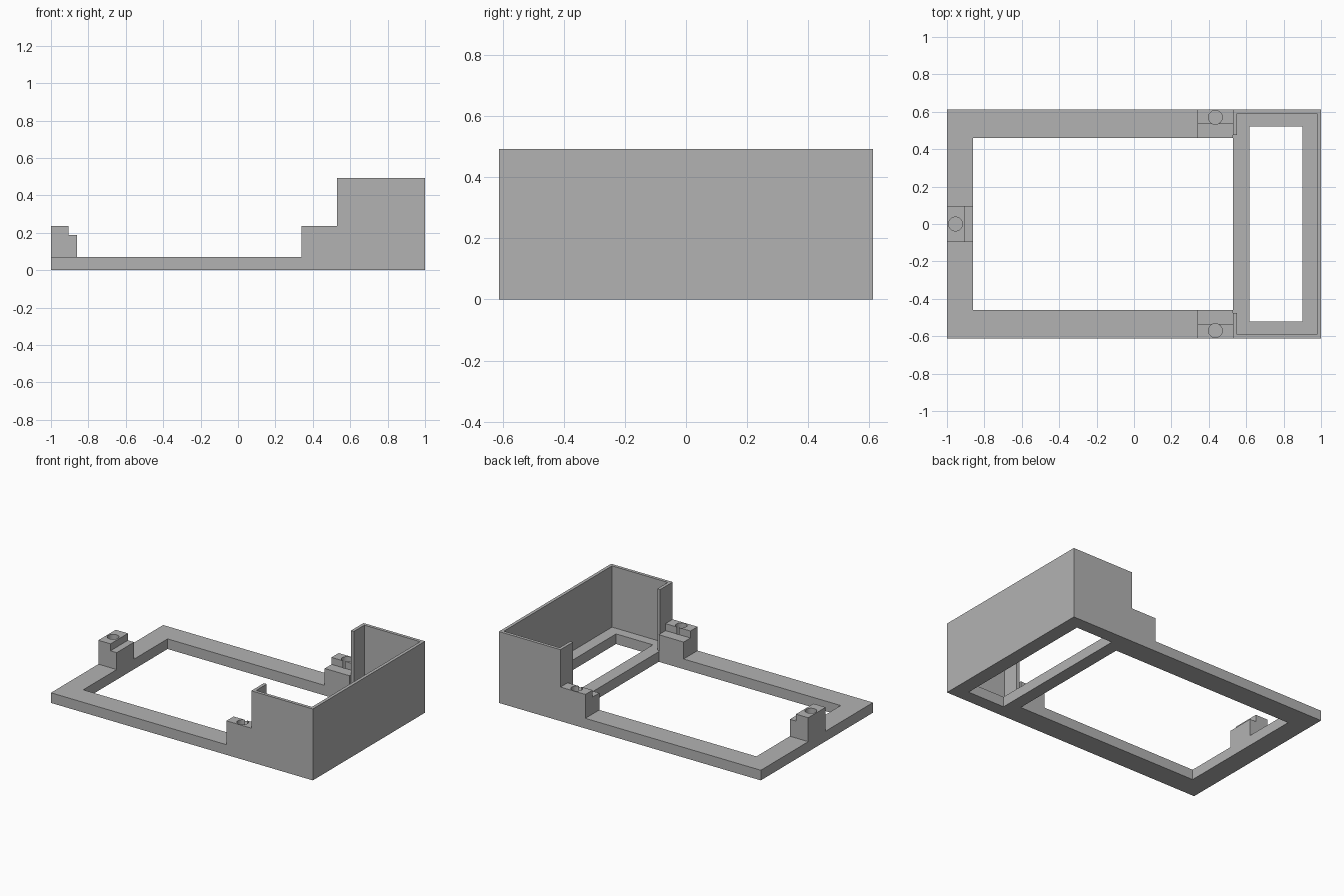
import bpy
import bmesh
from math import pi
from mathutils import Matrix, Vector

cube = bpy.data.objects.get("Cube")
if cube:
    bpy.data.objects.remove(cube, do_unlink=True)

grey = bpy.data.materials.new("plain grey")
grey.use_nodes = True
grey.diffuse_color = (0.45, 0.45, 0.45, 1)
grey.node_tree.nodes["Principled BSDF"].inputs["Base Color"].default_value = (0.45, 0.45, 0.45, 1)

HALF_Y = 0.612      # half depth of the whole part
BASE = 0.07         # frame thickness
WALL = 0.022        # box wall thickness
POST = 0.235        # post height
HOLE = 0.1          # floor height of the screw holes


def finish(name, bm):
    bmesh.ops.recalc_face_normals(bm, faces=bm.faces)
    mesh = bpy.data.meshes.new(name)
    bm.to_mesh(mesh)
    bm.free()
    mesh.materials.append(grey)
    obj = bpy.data.objects.new(name, mesh)
    bpy.context.collection.objects.link(obj)
    return obj


def prism(name, outline, height, matrix=Matrix()):
    """Extrude a flat outline along z, then place it."""
    bm = bmesh.new()
    face = bm.faces.new([bm.verts.new((x, y, 0)) for x, y in outline])
    ext = bmesh.ops.extrude_face_region(bm, geom=[face])
    verts = [v for v in ext["geom"] if isinstance(v, bmesh.types.BMVert)]
    bmesh.ops.translate(bm, verts=verts, vec=(0, 0, height))
    bm.transform(matrix)
    return finish(name, bm)


def rect(x0, x1, y):
    return [(x0, -y), (x1, -y), (x1, y), (x0, y)]


def cut(obj, cutter):
    """Subtract the cutter, apply the result and drop the cutter."""
    mod = obj.modifiers.new("cut", 'BOOLEAN')
    mod.operation = 'DIFFERENCE'
    mod.solver = 'EXACT'
    mod.object = cutter
    graph = bpy.context.evaluated_depsgraph_get()
    mesh = bpy.data.meshes.new_from_object(obj.evaluated_get(graph))
    obj.modifiers.clear()
    obj.data = mesh
    bpy.data.objects.remove(cutter, do_unlink=True)


# Flat base frame with a large and a small opening
frame = prism("base_frame", rect(-1, 1, HALF_Y), BASE)
below = Matrix.Translation((0, 0, -0.1))
for x0, x1, y in ((-0.86, 0.53, 0.46), (0.618, 0.90, 0.522)):
    cut(frame, prism("opening_cutter", rect(x0, x1, y), 0.4, below))

# Thin box wall, open towards the large opening, with short returns
half = [(0.53, 0.475), (0.53, HALF_Y), (1, HALF_Y)]
inner = [(1 - WALL, HALF_Y - WALL), (0.53 + WALL, HALF_Y - WALL), (0.53 + WALL, 0.475)]
mirror = lambda pts: [(x, -y) for x, y in reversed(pts)]
prism("box_wall", half + mirror(half) + mirror(inner) + inner, 0.493 - BASE,
      Matrix.Translation((0, 0, BASE)))


def stepped_post(name, depth, ledge, width, hole, origin, angle):
    """Stepped post: tall at the outer edge, lower ledge inward, screw hole."""
    profile = [(0, BASE), (depth, BASE), (depth, 0.187), (ledge, 0.187),
               (ledge, POST), (0, POST)]
    place = Matrix.Translation(origin) @ Matrix.Rotation(angle, 4, 'Z')
    upright = Matrix.Translation((0, width / 2, 0)) @ Matrix.Rotation(pi / 2, 4, 'X')
    post = prism(name, profile, width, place @ upright)
    bm = bmesh.new()
    bmesh.ops.create_cone(bm, cap_ends=True, segments=32, radius1=0.037,
                          radius2=0.037, depth=0.3)
    bm.transform(Matrix.Translation(place @ Vector((hole, 0, HOLE + 0.15))))
    cut(post, finish("hole_cutter", bm))
    bpy.ops.object.select_all(action='DESELECT')
    bpy.context.view_layer.objects.active = post
    post.select_set(True)
    bpy.ops.object.shade_smooth_by_angle()


# One post at the end of the frame, two beside the box
stepped_post("end_post", 0.14, 0.093, 0.19, 0.046, (-1, 0, 0), 0)
stepped_post("front_post", HALF_Y - 0.46, 0.078, 0.19, 0.042, (0.435, -HALF_Y, 0), pi / 2)
stepped_post("back_post", HALF_Y - 0.46, 0.078, 0.19, 0.042, (0.435, HALF_Y, 0), -pi / 2)
